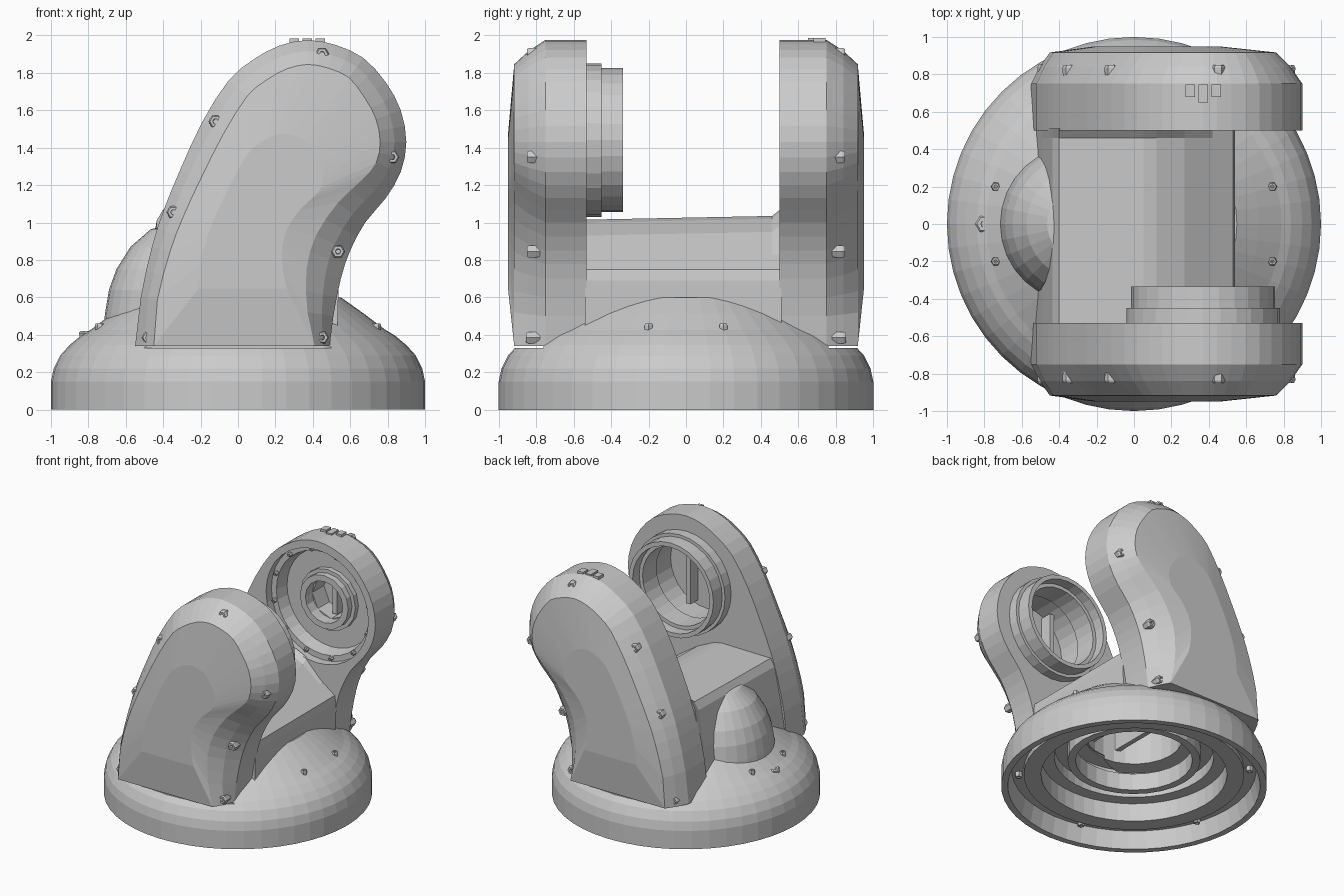
import bpy, bmesh
from math import cos, sin, pi, hypot

if "Cube" in bpy.data.objects:
    bpy.data.objects.remove(bpy.data.objects["Cube"])


def finish(name, bm):
    bmesh.ops.remove_doubles(bm, verts=bm.verts, dist=1e-5)
    bmesh.ops.recalc_face_normals(bm, faces=bm.faces)
    me = bpy.data.meshes.new(name)
    bm.to_mesh(me)
    bm.free()
    ob = bpy.data.objects.new(name, me)
    bpy.context.collection.objects.link(ob)
    return ob


def loft(name, loops, closed=False):
    """Skin matching loops; cap the ends, or join last to first."""
    bm = bmesh.new()
    rows = [[bm.verts.new(p) for p in lp] for lp in loops]
    n = len(rows[0])
    pairs = list(zip(rows, rows[1:])) + ([(rows[-1], rows[0])] if closed else [])
    for a, b in pairs:
        for i in range(n):
            j = (i + 1) % n
            bm.faces.new((a[i], a[j], b[j], b[i]))
    if not closed:
        bm.faces.new(rows[0])
        bm.faces.new(rows[-1])
    return finish(name, bm)


def lathe(name, prof, sides=32, at=(0, 0, 0), axis='Z', closed=False):
    """Revolve (radius, height) points around a z or y axis."""
    x, y, z = at
    loops = []
    for r, h in prof:
        lp = []
        for i in range(sides):
            c, s = r * cos(2 * pi * i / sides), r * sin(2 * pi * i / sides)
            lp.append((x + c, y + s, z + h) if axis == 'Z' else (x + c, y + h, z + s))
        loops.append(lp)
    return loft(name, loops, closed)


def box(name, lo, hi):
    return loft(name, [[(lo[0], lo[1], z), (hi[0], lo[1], z), (hi[0], hi[1], z), (lo[0], hi[1], z)]
                       for z in (lo[2], hi[2])])


def cut(ob, cutter):
    cutter.hide_render = True
    m = ob.modifiers.new("cut", 'BOOLEAN')
    m.operation, m.solver, m.object = 'DIFFERENCE', 'EXACT', cutter
    with bpy.context.temp_override(object=ob, active_object=ob):
        bpy.ops.object.modifier_apply(modifier="cut")
    bpy.data.objects.remove(cutter)


def screw(at, r, h, axis='Y', s=1):
    # Hexagonal boss with a small socket
    lathe("screw_boss", [(r * .9, 0), (r, s * h * .8), (r * .8, s * h), (r * .4, s * h), (r * .35, s * h * .6)],
          6, at, axis)


# Base shell, hollow underneath with stepped inner rings
base = lathe("base_shell", [(1, 0), (1, .15), (.985, .22), (.95, .29), (.9, .345), (.84, .395), (.79, .425),
                            (.67, .515), (.55, .6), (.37, .6), (.37, .42), (.5, .42), (.5, .34), (.6, .34),
                            (.6, .25), (.7, .25), (.7, .1), (.83, .1), (.83, .14), (.92, .14),
                            (.95, 0)], 48, closed=True)
lathe("base_inner_ring", [(.5, .22), (.5, .36), (.44, .36), (.44, .22)], 28, closed=True)
# Flat seats where the arms stand on the base
for y in (-.96, .96):
    cut(base, box("seat_cutter", (-.55, y - .2, .33), (.5, y + .2, .7)))
for x, y, z, r in [(.74, .2, .41, .025), (.74, -.2, .41, .025), (-.74, .2, .41, .025),
                   (-.74, -.2, .41, .025), (-.8, 0, .37, .05)]:
    screw((x, y, z), r, .05, 'Z')
for i in range(6):
    a = pi * i / 3 + .3
    screw((.87 * cos(a), .87 * sin(a), .15), .03, .05, 'Z', -1)

# Saddle web joining the two arms
web = [(-.53, .43), (-.49, .68), (-.435, .95), (-.4, 1.01), (.05, 1.015), (.12, 1.0), (.27, .93),
       (.42, .83), (.53, .75), (.54, .69), (.53, .43)]
saddle = loft("saddle_web", [[(x, y, z + d * (z > .9)) for x, z in web]
                             for y, d in ((-.54, 0), (.46, .02), (.51, .06))])
# Rounded housing bulging out of the rear side
bulge = lathe("side_bulge", [(.45, .4), (.435, .52), (.415, .64), (.375, .75), (.3, .87), (.19, .965), (.06, .99)],
              32, (-.275, 0, 0))
for ob in (saddle, bulge):
    cut(ob, lathe("cavity_cutter", [(.36, .3), (.36, .8)], 24))
for x in (-.12, .12):
    box("inner_rib", (x - .02, -.34, .5), (x + .02, .34, .81))

# Arm outline: x, z and how far the outer bevel is inset there
rough = [(.49, .34, .08), (.51, .5, .14), (.55, .7, .19), (.6, .85, .2), (.68, 1, .18), (.79, 1.13, .16),
         (.87, 1.27, .14), (.9, 1.43, .14), (.87, 1.6, .14), (.79, 1.75, .14), (.67, 1.88, .13),
         (.52, 1.95, .13), (.37, 1.975, .13), (.22, 1.945, .13), (.08, 1.87, .13), (-.05, 1.76, .13),
         (-.19, 1.54, .13), (-.31, 1.28, .12), (-.4, 1.06, .11), (-.46, .87, .1), (-.52, .6, .09),
         (-.55, .34, .1)]
# Round the outline with Catmull-Rom midpoints
outline = []
for i, p in enumerate(rough):
    outline.append(p)
    if 0 < i < len(rough) - 2:
        outline.append(tuple((9 * (b + c) - a - d) / 16 for a, b, c, d in
                             zip(rough[i - 1], p, rough[i + 1], rough[i + 2])))
ids = range(len(outline))


def inset_point(i, f=1):
    x, z, d = outline[i]
    if z < .35:
        return x - d * f * (1 if x > 0 else -1), z
    p, q = outline[i - 1], outline[(i + 1) % len(outline)]
    tx, tz = q[0] - p[0], q[1] - p[1]
    n = hypot(tx, tz)
    return x - tz / n * d * f, z + tx / n * d * f


def arm(name, s, inner):
    outer = [(x, z) for x, z, d in outline]
    cap = [inset_point(i) for i in ids]
    crown = [(x + (.08 - x) * .45, z + (1.02 - z) * .45) for x, z in cap]
    layers = [(inner, outer), (.75, outer), (.84, [inset_point(i, .45) for i in ids]),
              (.917, cap), (.95, crown)]
    return loft(name, [[(x, s * y, z) for x, z in pts] for y, pts in layers])


front_arm = arm("front_arm", -1, .53)
back_arm = arm("back_arm", 1, .5)
HUB = (.37, 0, 1.44)

# Screws on the bevels and cover faces of both arms
for s in (-1, 1):
    for x, z in [(.45, 1.9), (-.12, 1.54), (-.345, 1.055), (.825, 1.35), (.535, .845)]:
        screw((x, s * .78, z), .038, .07, s=s)
    for x in (-.48, .45):
        screw((x, s * .78, .385), .036, .075, s=s)
    for x in (-.055, .13):
        screw((x, s * .91, .89), .038, .04, s=s)

# Stepped bearing collar on the front arm
cut(front_arm, lathe("bore_cutter", [(.33, -.8), (.33, -.4)], 28, HUB, 'Y'))
lathe("bearing_collar", [(.41, -.6), (.41, -.45), (.385, -.45), (.385, -.335), (.35, -.335), (.35, -.42),
                         (.32, -.42), (.32, -.6)], 28, HUB, 'Y', True)
for x in (.2, .45):
    box("bore_rib", (x, -.82, 1.16), (x + .04, -.7, 1.72))

# Round recess with hub on the back arm
cut(back_arm, lathe("recess_cutter", [(.465, .4), (.465, .57), (.42, .57), (.4, .68)], 32, HUB, 'Y'))
cut(back_arm, lathe("socket_cutter", [(.17, .6), (.17, .83)], 8, HUB, 'Y'))
lathe("hub_ring", [(.25, .7), (.25, .64), (.22, .64), (.22, .59), (.17, .59), (.17, .7)],
      16, HUB, 'Y', True)
box("hub_key", (.35, .73, 1.29), (.39, .84, 1.59))
for i in range(12):
    a = pi * i / 6 + .2
    screw((.37 + .437 * cos(a), .58, 1.44 + .437 * sin(a)), .018, .04, s=-1)

# Small latch on top of the back arm
for x, y in [(.37, .65), (.3, .68), (.44, .68)]:
    box("top_latch", (x - .025, y, 1.93), (x + .025, .745, 1.985))
